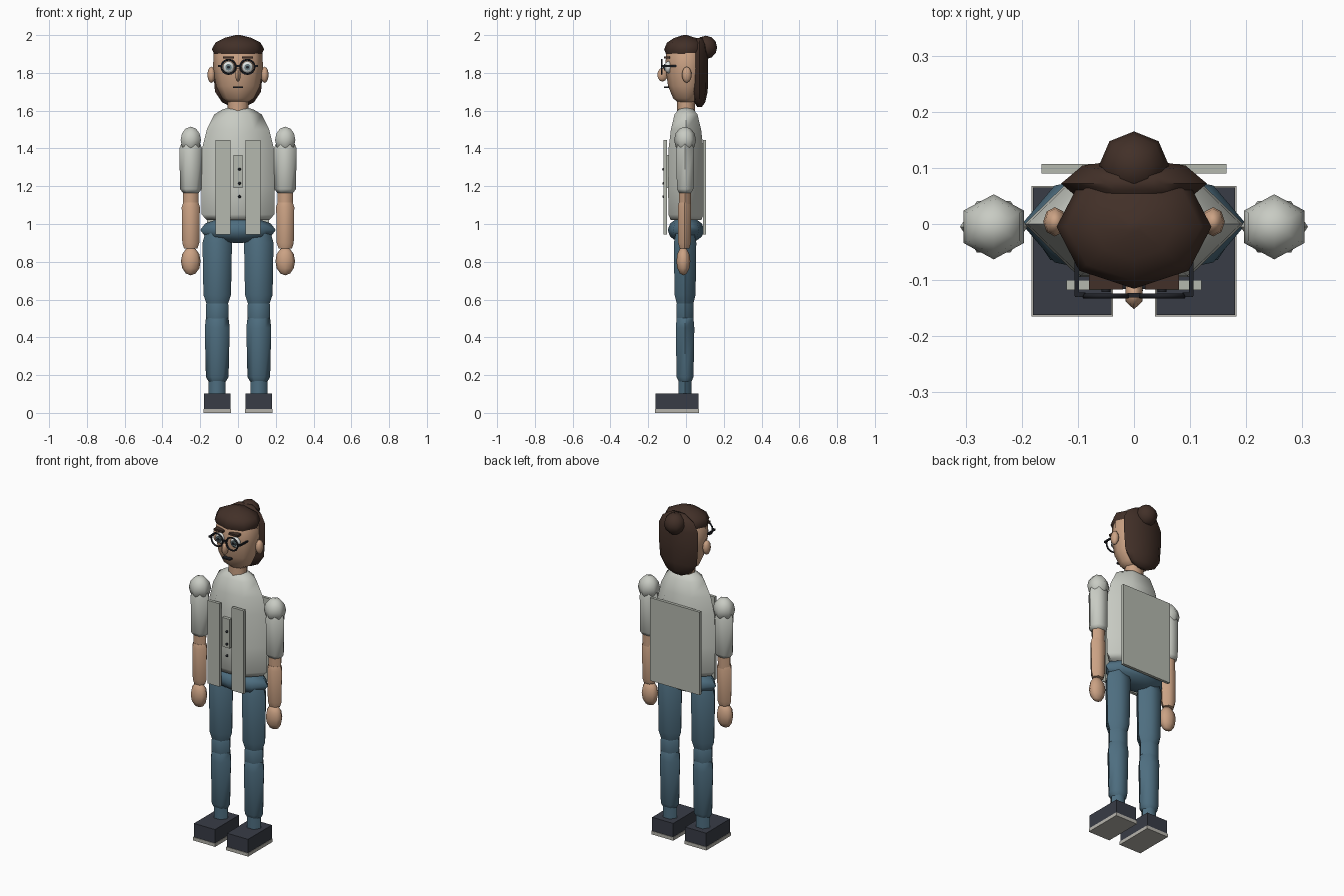
import bpy, bmesh, math
from mathutils import Matrix, Vector

if "Cube" in bpy.data.objects:
    bpy.data.objects.remove(bpy.data.objects["Cube"])


def material(name, rgb):
    m = bpy.data.materials.new(name)
    lin = [((c / 255 + 0.055) / 1.055) ** 2.4 for c in rgb]
    m.diffuse_color = (*lin, 1)
    m.use_nodes = True
    m.node_tree.nodes["Principled BSDF"].inputs["Base Color"].default_value = m.diffuse_color
    return m


SHIRT = material("shirt grey", (200, 203, 195))
VEST = material("vest grey", (181, 185, 175))
SKIN = material("skin", (203, 162, 132))
JEANS = material("denim blue", (78, 110, 128))
HAIR = material("hair brown", (66, 48, 40))
SHOE = material("shoe slate", (56, 60, 70))
SOLE = material("sole grey", (182, 180, 172))
DARK = material("near black", (32, 34, 40))
WHITE = material("eye white", (225, 228, 226))
IRIS = material("iris grey blue", (105, 125, 130))


def finish(name, bm, mat, angle=0):
    bmesh.ops.recalc_face_normals(bm, faces=bm.faces[:])
    me = bpy.data.meshes.new(name)
    bm.to_mesh(me)
    bm.free()
    me.materials.append(mat)
    ob = bpy.data.objects.new(name, me)
    bpy.context.collection.objects.link(ob)
    if angle:
        bpy.ops.object.select_all(action='DESELECT')
        ob.select_set(True)
        bpy.context.view_layer.objects.active = ob
        bpy.ops.object.shade_smooth_by_angle(angle=math.radians(angle))
    return ob


def loft(name, mat, profile, x=0, y=0, depth=1.0, sides=6):
    """Stack of (z, half width) rings; depth scales y."""
    bm = bmesh.new()
    rings = []
    for z, r in profile:
        rings.append([bm.verts.new((x + r * math.cos(a), y + r * depth * math.sin(a), z))
                      for a in (math.tau * i / sides for i in range(sides))])
    for lo, hi in zip(rings, rings[1:]):
        for i in range(sides):
            j = (i + 1) % sides
            bm.faces.new((lo[i], lo[j], hi[j], hi[i]))
    bm.faces.new(rings[0][::-1])
    bm.faces.new(rings[-1])
    return finish(name, bm, mat, 62)


def ball(name, mat, loc, size, sides=8, rows=6):
    bm = bmesh.new()
    bmesh.ops.create_uvsphere(bm, u_segments=sides, v_segments=rows, radius=1,
                              matrix=Matrix.Translation(loc) @ Matrix.Diagonal((*size, 1)))
    return finish(name, bm, mat, 62)


def box(name, mat, x, y, z):
    """Box from (min, max) pairs."""
    lo, hi = Vector((x[0], y[0], z[0])), Vector((x[1], y[1], z[1]))
    bm = bmesh.new()
    bmesh.ops.create_cube(bm, size=1, matrix=Matrix.Translation((lo + hi) / 2)
                          @ Matrix.Diagonal((*(hi - lo), 1)))
    return finish(name, bm, mat)


def disc(name, mat, x, y, z, r, thick=0.006, sides=12):
    bm = bmesh.new()
    bmesh.ops.create_cone(bm, cap_ends=True, segments=sides, radius1=r, radius2=r, depth=thick,
                          matrix=Matrix.Translation((x, y, z)) @ Matrix.Rotation(math.pi / 2, 4, 'X'))
    return finish(name, bm, mat, 40)


def rim(name, x, y, z, r, tube):
    bpy.ops.mesh.primitive_torus_add(major_segments=16, minor_segments=6, major_radius=r,
                                     minor_radius=tube, location=(x, y, z),
                                     rotation=(math.pi / 2, 0, 0))
    ob = bpy.context.object
    ob.name = name
    ob.data.materials.append(DARK)
    bpy.ops.object.shade_smooth_by_angle(angle=math.radians(62))


def pair(lo, hi, s):
    return (lo, hi) if s > 0 else (-hi, -lo)


# torso, hips, neck
loft("torso", SHIRT, [(1.02, .165), (1.05, .192), (1.2, .195), (1.4, .19), (1.5, .165),
                      (1.58, .125), (1.605, .085), (1.615, .055)], depth=.56)
ball("hips", JEANS, (0, 0, .968), (.2, .097, .07))
loft("neck", SKIN, [(1.59, .055), (1.68, .055)], depth=.85, sides=8)

# open vest: back sheet, two front strips, button placket
box("vest_back", VEST, (-.165, .165), (.09, .107), (.945, 1.445))
box("placket", VEST, (-.025, .023), (-.112, -.09), (1.19, 1.365))
for i, z in enumerate((1.29, 1.215, 1.145)):
    ball(f"button_{i}", DARK, (.008, -.118, z), (.008, .008, .008), 8, 4)

# head
loft("head", SKIN, [(1.64, .045), (1.665, .083), (1.73, .116), (1.82, .132), (1.9, .13), (1.95, .1)],
     depth=.82, sides=8)
ball("nose", SKIN, (0, -.125, 1.79), (.017, .027, .036), 6, 6)
box("mouth", DARK, (-.027, .027), (-.116, -.09), (1.721, 1.729))
loft("hair_cap", HAIR, [(1.89, .122), (1.925, .138), (1.96, .12), (1.985, .072), (2.0, .012)],
     y=-.005, depth=.8, sides=8)
loft("back_hair", HAIR, [(1.62, .035), (1.645, .085), (1.7, .122), (1.8, .13), (1.9, .13),
                         (1.95, .105), (1.985, .05)], y=.072, depth=.35, sides=8)
ball("hair_bun", HAIR, (0, .105, 1.935), (.062, .06, .062))
box("glasses_bridge", DARK, (-.012, .012), (-.131, -.123), (1.832, 1.842))

# limbs and face pairs
for s, side in ((-1, "left"), (1, "right")):
    # arm
    ax = .25 * s
    ball(f"shoulder_{side}", SHIRT, (ax, -.005, 1.445), (.062, .058, .07), 6, 6)
    loft(f"sleeve_{side}", SHIRT, [(1.165, .042), (1.185, .057), (1.4, .06), (1.43, .048)],
         ax, -.005, .88)
    loft(f"elbow_{side}", SKIN, [(1.09, .04), (1.17, .041)], ax, -.005, .88)
    loft(f"forearm_{side}", SKIN, [(.87, .035), (.9, .045), (1.09, .048), (1.115, .04)],
         ax, -.008, .85)
    ball(f"hand_{side}", SKIN, (ax, -.014, .803), (.052, .037, .075), 8, 6)

    # leg
    lx = .11 * s
    loft(f"thigh_{side}", JEANS, [(.575, .056), (.625, .073), (.9, .078), (.965, .06)],
         lx, -.005, .88)
    loft(f"knee_{side}", JEANS, [(.49, .056), (.51, .06), (.57, .06), (.585, .055)], lx, -.005, .88)
    loft(f"shin_{side}", JEANS, [(.165, .045), (.19, .06), (.45, .066), (.5, .06), (.515, .052)],
         lx, -.005, .86)
    loft(f"ankle_{side}", JEANS, [(.09, .045), (.17, .045)], lx, -.005, .9)
    box(f"shoe_{side}", SHOE, pair(.04, .18, s), (-.162, .065), (.02, .102))
    box(f"sole_{side}", SOLE, pair(.037, .183, s), (-.165, .068), (0, .02))

    # vest strip
    box(f"vest_front_{side}", VEST, pair(.04, .12, s), (-.118, -.1), (.945, 1.445))

    # face
    ball(f"ear_{side}", SKIN, (.141 * s, .004, 1.79), (.021, .026, .043), 8, 6)
    ex = .05 * s
    ball(f"eye_{side}", WHITE, (ex, -.094, 1.83), (.032, .02, .032), 10, 6)
    disc(f"iris_{side}", IRIS, ex, -.114, 1.83, .017)
    disc(f"pupil_{side}", DARK, ex, -.118, 1.83, .008)
    box(f"eyebrow_{side}", HAIR, pair(.02, .08, s), (-.117, -.085), (1.876, 1.888))
    rim(f"glasses_rim_{side}", ex, -.128, 1.832, .038, .005)
    box(f"glasses_hinge_{side}", DARK, pair(.086, .105, s), (-.13, -.122), (1.832, 1.842))
    box(f"glasses_temple_{side}", DARK, pair(.098, .106, s), (-.128, -.015), (1.832, 1.841))
